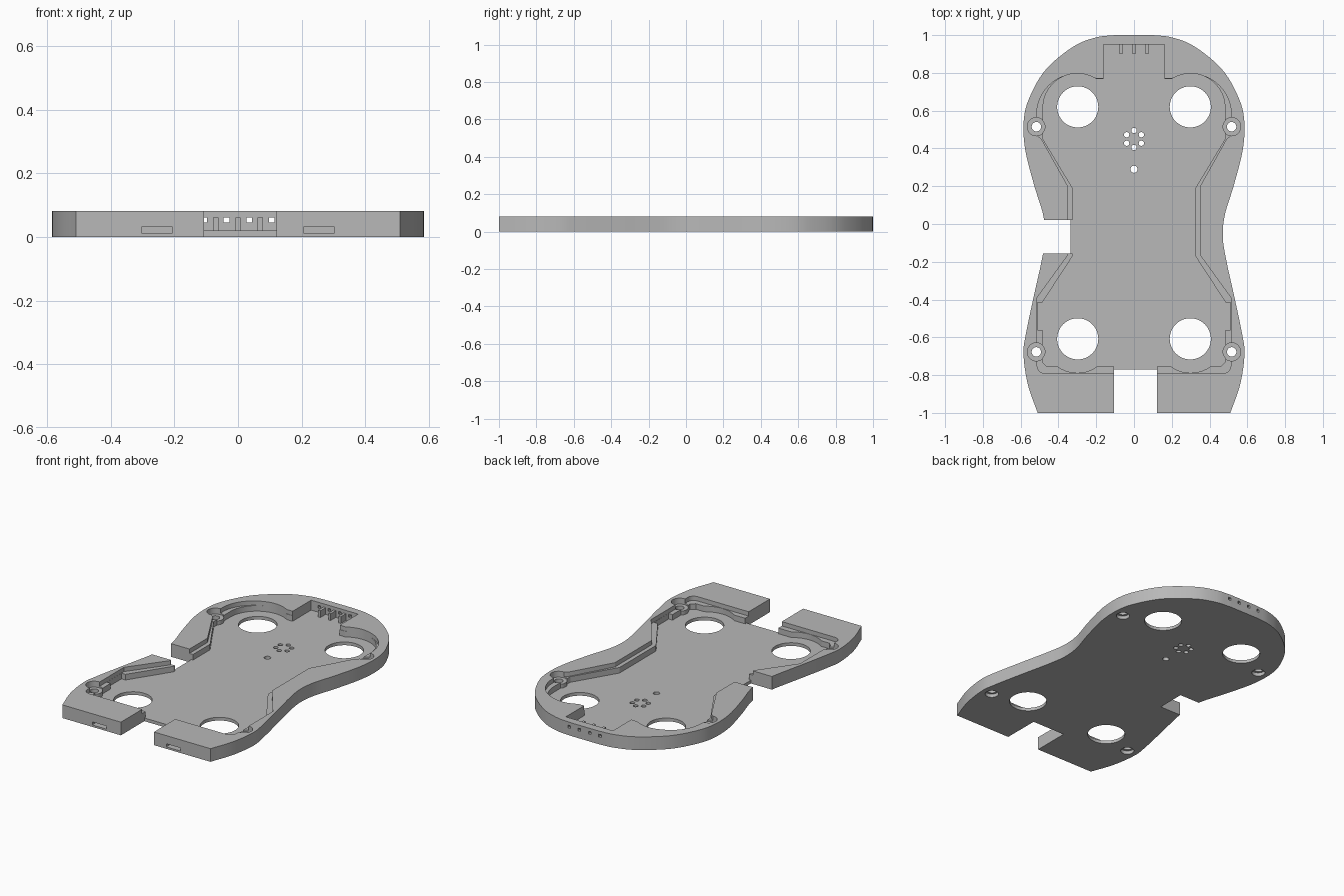
import bpy, bmesh, math
from mathutils import Vector

if "Cube" in bpy.data.objects:
    bpy.data.objects.remove(bpy.data.objects["Cube"], do_unlink=True)

HEIGHT, FLOOR, LEDGE, BOSS = 0.082, 0.02, 0.055, 0.045

grey = bpy.data.materials.new("plain grey")
grey.use_nodes = True
grey.diffuse_color = (0.48, 0.48, 0.48, 1)
grey.node_tree.nodes["Principled BSDF"].inputs["Base Color"].default_value = grey.diffuse_color


def prism(name, points, z0, z1):
    """Extrude a plan outline between two heights."""
    bm = bmesh.new()
    face = bm.faces.new([bm.verts.new((x, y, z0)) for x, y in points])
    top = bmesh.ops.extrude_face_region(bm, geom=[face])["geom"]
    bmesh.ops.translate(bm, vec=(0, 0, z1 - z0),
                        verts=[v for v in top if isinstance(v, bmesh.types.BMVert)])
    bmesh.ops.recalc_face_normals(bm, faces=bm.faces)
    mesh = bpy.data.meshes.new(name)
    bm.to_mesh(mesh)
    bm.free()
    mesh.materials.append(grey)
    obj = bpy.data.objects.new(name, mesh)
    bpy.context.scene.collection.objects.link(obj)
    return obj


def arc(cx, cy, r, start, end, n):
    angles = [math.radians(start + (end - start) * i / n) for i in range(n + 1)]
    return [(cx + r * math.cos(a), cy + r * math.sin(a)) for a in angles]


def circle(cx, cy, r, n=32):
    return arc(cx, cy, r, 0, 360, n)[:-1]


def rect(x0, x1, y0, y1):
    return [(x0, y0), (x1, y0), (x1, y1), (x0, y1)]


def mirrored(half):
    return half + [(-x, y) for x, y in reversed(half)]


def spline(points, steps=6):
    """Smooth curve through the points."""
    pts = [Vector(p) for p in points]
    pts = [2 * pts[0] - pts[1]] + pts + [2 * pts[-1] - pts[-2]]
    out = []
    for a, b, c, d in zip(pts, pts[1:], pts[2:], pts[3:]):
        for i in range(steps):
            t = i / steps
            out.append(tuple(0.5 * (2 * b + (c - a) * t + (2 * a - 5 * b + 4 * c - d) * t * t
                                    + (3 * b - a - 3 * c + d) * t ** 3)))
    return out + [tuple(pts[-2])]


def combine(target, points, z0, z1, operation="DIFFERENCE"):
    tool = prism("tool", points, z0, z1)
    mod = target.modifiers.new("shape", "BOOLEAN")
    mod.operation, mod.solver, mod.object = operation, "EXACT", tool
    bpy.context.view_layer.objects.active = target
    bpy.ops.object.modifier_apply(modifier=mod.name)
    mesh = tool.data
    bpy.data.objects.remove(tool, do_unlink=True)
    bpy.data.meshes.remove(mesh)


# Waisted outer body
side = spline([(0.1, 1), (0.2, 0.988), (0.32, 0.94), (0.465, 0.82), (0.55, 0.677), (0.583, 0.556),
               (0.577, 0.4), (0.53, 0.21), (0.482, 0.053), (0.47, -0.063), (0.487, -0.185),
               (0.53, -0.38), (0.572, -0.58), (0.585, -0.69), (0.562, -0.85), (0.51, -1)])
body = prism("tray_body", mirrored(side), 0, HEIGHT)

# Wide upper cavity down to the ledge
upper = ([(0.16, 0.77), (0.2, 0.77)] + arc(0.3, 0.58, 0.215, 105, 0, 14)
         + [(0.515, 0.47), (0.49, 0.45), (0.35, 0.2), (0.35, -0.165), (0.513, -0.39)]
         + arc(0.473, -0.75, 0.04, 0, -90, 5))
combine(body, mirrored(upper), LEDGE, HEIGHT + 0.1)

# Narrower lower cavity down to the floor
lower = ([(0.16, 0.768), (0.2, 0.768)] + arc(0.3, 0.615, 0.182, 120, 0, 14)
         + [(0.482, 0.45), (0.325, 0.19), (0.325, -0.17), (0.485, -0.415), (0.512, -0.415),
            (0.512, -0.56), (0.485, -0.56), (0.485, -0.73), (0.46, -0.755)]
         + arc(0.3, -0.608, 0.18, -55, -125, 10) + [(0.19, -0.755)])
combine(body, mirrored(lower), FLOOR, HEIGHT + 0.2)

# Rear connector pocket
combine(body, rect(-0.162, 0.162, 0.7, 0.951), FLOOR, HEIGHT + 0.3)

# Front and side openings, cleared above the floor and cut through
combine(body, rect(-0.107, 0.121, -0.8, -0.7), FLOOR, HEIGHT + 0.3)
combine(body, rect(-0.107, 0.121, -1.2, -0.769), -0.1, HEIGHT + 0.4)
combine(body, rect(-0.4, -0.3, -0.157, 0.022), FLOOR, HEIGHT + 0.3)
combine(body, rect(-0.8, -0.337, -0.157, 0.022), -0.1, HEIGHT + 0.4)

# Screw bosses with through holes and recesses underneath
for x in (-0.517, 0.517):
    for y in (0.515, -0.677):
        combine(body, circle(x, y, 0.048), BOSS, HEIGHT + 0.25)
        combine(body, circle(x, y, 0.048), 0.005, BOSS, "UNION")
        combine(body, circle(x, y, 0.025, 24), -0.1, HEIGHT + 0.1)
        combine(body, circle(x, y, 0.039, 24), -0.1, 0.022)

# Large round floor openings
for x in (-0.298, 0.298):
    for y in (0.62, -0.608):
        combine(body, circle(x, y, 0.109, 48), -0.1, HEIGHT + 0.15)

# Ring of small holes and one single hole
for x, y in arc(0, 0.45, 0.045, 90, 390, 5):
    combine(body, circle(x, y, 0.014, 16), -0.1, HEIGHT + 0.1)
combine(body, circle(0, 0.29, 0.019, 20), -0.1, HEIGHT + 0.1)

# Square cable holes through the rear wall
for i in range(4):
    x = -0.107 + 0.071 * i
    combine(body, rect(x - 0.009, x + 0.009, 0.93, 1.1), 0.045, 0.062)

# Shallow slots in the front face
for x in (-0.255, 0.255):
    combine(body, rect(x - 0.049, x + 0.049, -1.1, -0.93), 0.012, 0.031)

# Small fins between the cable holes
for i in (-1, 0, 1):
    x = 0.07 * i
    prism("cable_fin", rect(x - 0.008, x + 0.008, 0.9, 0.953), FLOOR - 0.002, 0.062)

# Smooth curved walls, keep edges sharp
bpy.ops.object.select_all(action="DESELECT")
body.select_set(True)
bpy.context.view_layer.objects.active = body
bpy.ops.object.shade_smooth_by_angle(angle=math.radians(25))
